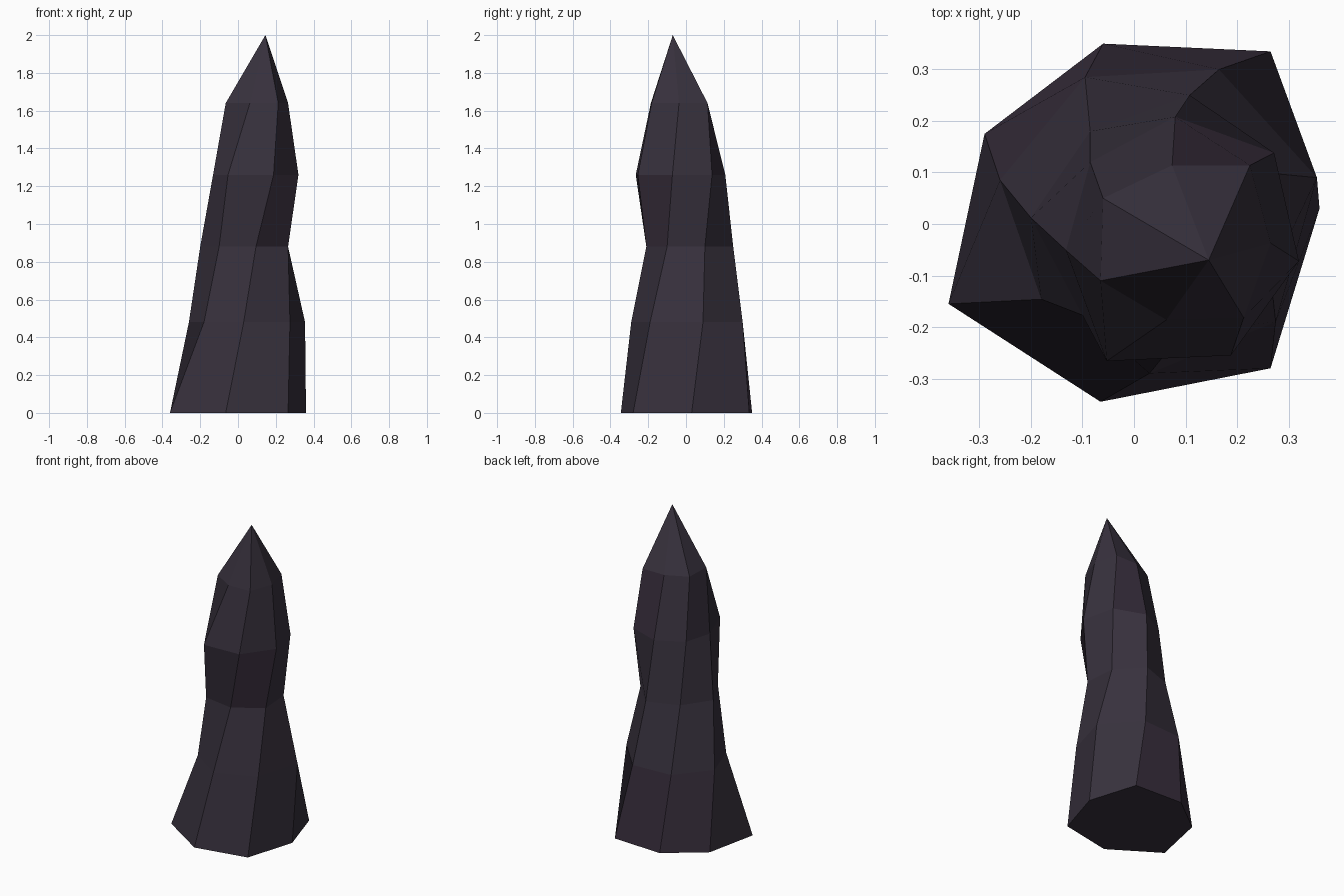
import bpy
import bmesh

if "Cube" in bpy.data.objects:
    bpy.data.objects.remove(bpy.data.objects["Cube"])

# Seven-sided cross-sections from the foot to the shoulder of the spire
SECTIONS = [
    (0.00, [(-.06, .35), (.265, .335), (.36, .03), (.265, -.28), (-.065, -.345), (-.36, -.155), (-.29, .175)]),
    (0.48, [(-.095, .285), (.165, .30), (.355, .09), (.275, -.19), (.03, -.29), (-.18, -.146), (-.26, .085)]),
    (0.88, [(-.085, .18), (.108, .25), (.25, .10), (.265, -.10), (.095, -.21), (-.10, -.177), (-.20, .012)]),
    (1.26, [(-.085, .12), (.08, .208), (.272, .138), (.32, -.072), (.188, -.255), (-.053, -.266), (-.132, -.051)]),
    (1.64, [(-.06, .05), (.074, .114), (.225, .114), (.265, -.037), (.213, -.182), (.063, -.186), (-.065, -.11)]),
]
TIP = (.145, -.07, 2.0)
SIDES = 7
# Facets (band, side) with the slightly warmer stone tint
PURPLE_FACETS = {(0, 0), (0, 6), (2, 3), (3, 1)}


def material(name, color):
    mat = bpy.data.materials.new(name)
    mat.diffuse_color = (*color, 1.0)
    mat.use_nodes = True
    mat.node_tree.nodes["Principled BSDF"].inputs["Base Color"].default_value = mat.diffuse_color
    return mat


bm = bmesh.new()
rings = [[bm.verts.new((x, y, z)) for x, y in points] for z, points in SECTIONS]

# Bands of flat facets
for band, (low, high) in enumerate(zip(rings, rings[1:])):
    for i in range(SIDES):
        j = (i + 1) % SIDES
        face = bm.faces.new((low[i], high[i], high[j], low[j]))
        face.material_index = int((band, i) in PURPLE_FACETS)

# Pointed tip and flat underside
tip = bm.verts.new(TIP)
for i in range(SIDES):
    bm.faces.new((rings[-1][i], tip, rings[-1][(i + 1) % SIDES]))
bm.faces.new(rings[0])
bmesh.ops.recalc_face_normals(bm, faces=bm.faces[:])

mesh = bpy.data.meshes.new("rock_spire")
bm.to_mesh(mesh)
bm.free()
mesh.materials.append(material("dark stone", (.039, .031, .047)))
mesh.materials.append(material("purple stone", (.039, .027, .045)))
bpy.context.collection.objects.link(bpy.data.objects.new("rock_spire", mesh))
